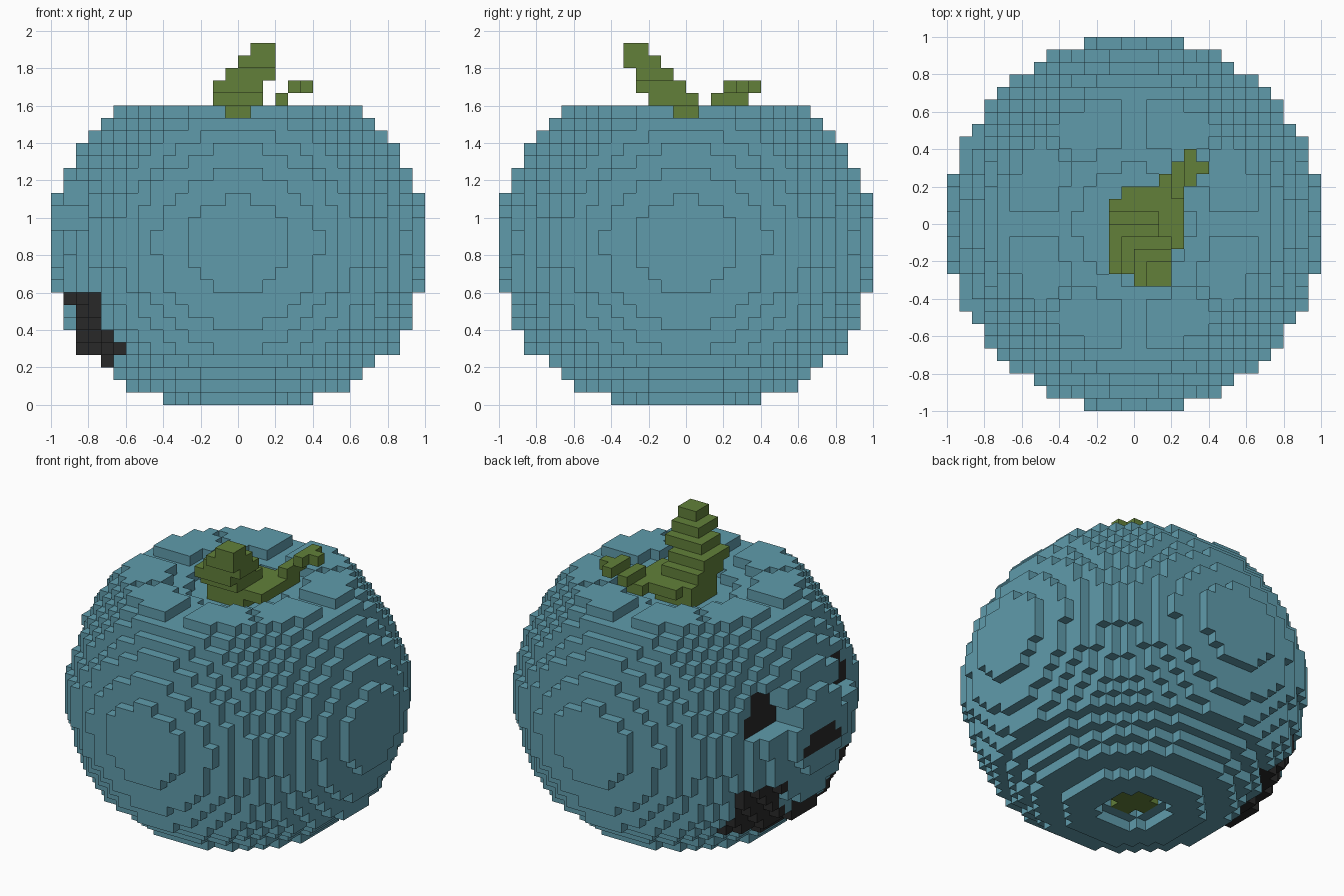
import bpy
import bmesh
import math

if "Cube" in bpy.data.objects:
    bpy.data.objects.remove(bpy.data.objects["Cube"], do_unlink=True)

U = 2 / 30  # edge of one cube


def make_material(name, rgb):
    mat = bpy.data.materials.new(name)
    mat.use_nodes = True
    mat.diffuse_color = (*rgb, 1)
    bsdf = mat.node_tree.nodes["Principled BSDF"]
    bsdf.inputs["Base Color"].default_value = (*rgb, 1)
    bsdf.inputs["Roughness"].default_value = 0.9
    return mat


BLUE = make_material("blue_skin", (0.115, 0.33, 0.41))
GREEN = make_material("stem_green", (0.122, 0.216, 0.042))
BLACK = make_material("face_black", (0.022, 0.022, 0.022))

DIRS = [(1, 0, 0), (-1, 0, 0), (0, 1, 0), (0, -1, 0), (0, 0, 1), (0, 0, -1)]


def build(name, cells, mats, paint=lambda c: 0):
    """Skin a set of cubes, keeping only the outside faces."""
    bm = bmesh.new()
    verts = {}

    def corner(p):
        if p not in verts:
            verts[p] = bm.verts.new([v * U for v in p])
        return verts[p]

    for c in cells:
        for d in DIRS:
            if tuple(a + b for a, b in zip(c, d)) in cells:
                continue
            axis = [abs(v) for v in d].index(1)
            b, e = (axis + 1) % 3, (axis + 2) % 3
            quad = []
            for s, t in ((0, 0), (1, 0), (1, 1), (0, 1)):
                p = list(c)
                p[axis] += d[axis] > 0
                p[b] += s
                p[e] += t
                quad.append(corner(tuple(p)))
            if d[axis] < 0:
                quad.reverse()
            bm.faces.new(quad).material_index = paint(c)
    mesh = bpy.data.meshes.new(name)
    bm.to_mesh(mesh)
    bm.free()
    for m in mats:
        mesh.materials.append(m)
    ob = bpy.data.objects.new(name, mesh)
    bpy.context.collection.objects.link(ob)
    return ob


def box(x0, x1, y0, y1, z):
    return {(x, y, z) for x in range(x0, x1 + 1) for y in range(y0, y1 + 1)}


# Carved face, on the -x side
def in_eye(y, z):
    return 14 <= z <= 17 and abs(abs(y) - 5.5) < 0.6 + 0.5 * (18 - z)


def in_nose(y, z):
    return 11 <= z <= 12 and abs(y) < 14 - z


def in_mouth(y, z):
    a = abs(y)
    if 4 < a < 8.1:
        return 4 <= z <= 8
    tooth = z == 5 and 2 < a < 3
    return a < 4.1 and 2 + a / 4 <= z <= 5.5 and not tooth


def body_paint(c):
    x, y, z = c[0] + 0.5, c[1] + 0.5, c[2]
    if x > -6:
        return 0
    if in_eye(y, z) and x > -12:
        return 1
    return int(in_nose(y, z) or in_mouth(y, z))


# Body: one disc of cubes per layer, radius in cubes
RADII = [6.1, 9, 10.1, 11.3, 12.6, 13.1, 13.6, 14, 14.3, 14.6, 14.8, 14.95,
         15, 15, 14.95, 14.8, 14.55, 14.1, 13.7, 13.2, 12.7, 11.9, 11.1, 10.3]
HOLES = {0: 3.2, 1: 2.2, 22: 4.6, 23: 6.3}
body = set()
for z, radius in enumerate(RADII):
    for i in range(-15, 15):
        for j in range(-15, 15):
            x, y = i + 0.5, j + 0.5
            r = math.hypot(x, y)
            if not HOLES.get(z, 0) <= r <= radius:
                continue
            # eight raised lobes around the top
            if z == 23 and (min(abs(x), abs(y)) < 1 or abs(abs(x) - abs(y)) < 1):
                continue
            # eye sockets
            if x < -12 and in_eye(y, z):
                continue
            body.add((i, j, z))
build("pumpkin_body", body, [BLUE, BLACK], body_paint)

# Stem: stacked slabs leaning to the front
stem = box(-2, 1, -2, 1, 22) | box(-2, 3, -2, 1, 23) | box(-1, 3, 2, 2, 23)
stem |= box(-2, 1, -3, 0, 24) | box(-2, 1, -4, -1, 25) | box(-1, 2, -4, -2, 26)
stem |= box(0, 2, -5, -3, 27) | box(1, 2, -5, -4, 28)
build("stem", stem, [GREEN])

# Curling tendril
tendril = box(2, 3, 3, 3, 23) | box(3, 3, 2, 4, 24) | box(4, 4, 3, 5, 25)
tendril |= box(5, 5, 4, 4, 25)
build("tendril", tendril, [GREEN])

# Green stub under the body
build("bottom_stub", box(-2, 1, -1, 0, 1) | box(-1, 0, -2, 1, 1), [GREEN])
